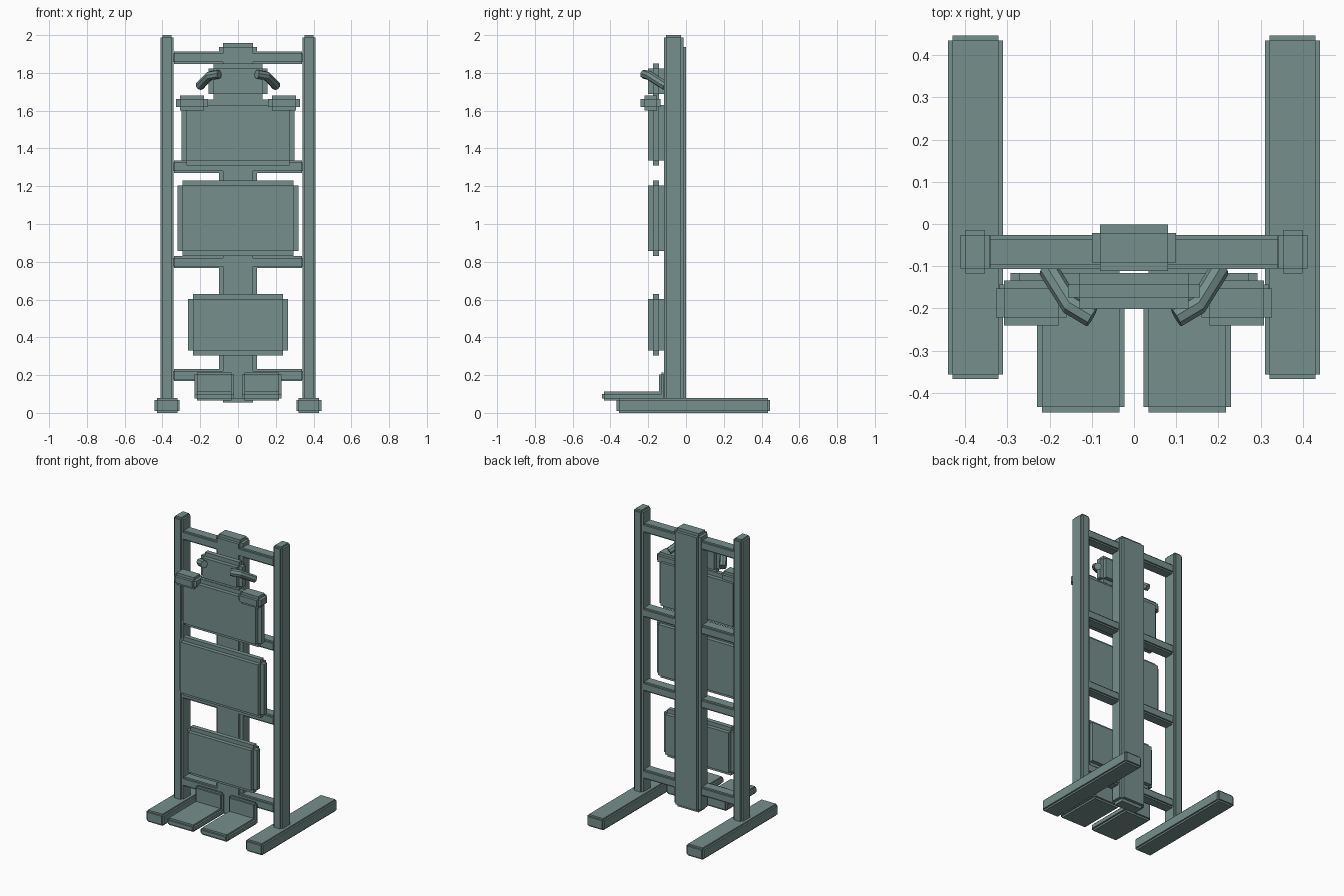
import bpy
import bmesh
from mathutils import Matrix, Vector

if "Cube" in bpy.data.objects:
    bpy.data.objects.remove(bpy.data.objects["Cube"])

# Grey-green paint used on every part
paint = bpy.data.materials.new("grey_green")
paint.diffuse_color = (0.18, 0.275, 0.262, 1)
paint.use_nodes = True
paint.node_tree.nodes["Principled BSDF"].inputs["Base Color"].default_value = paint.diffuse_color


def notched_block(name, x, y, z, b):
    """Block whose every edge is rebated by b: three crossing boxes."""
    lo = Vector((x[0], y[0], z[0]))
    hi = Vector((x[1], y[1], z[1]))
    bm = bmesh.new()
    for axis in range(3):
        size = hi - lo
        for other in range(3):
            if other != axis:
                size[other] -= 2 * b
        m = Matrix.Translation((lo + hi) / 2) @ Matrix.Diagonal(size).to_4x4()
        bmesh.ops.create_cube(bm, size=1, matrix=m)
    mesh = bpy.data.meshes.new(name)
    bm.to_mesh(mesh)
    bm.free()
    mesh.materials.append(paint)
    obj = bpy.data.objects.new(name, mesh)
    bpy.context.collection.objects.link(obj)
    return obj


def pair(name, x, y, z, b):
    """Left and right copies of a block given by its right-hand x range."""
    notched_block(name + "_right", x, y, z, b)
    notched_block(name + "_left", (-x[1], -x[0]), y, z, b)


def tube(name, points, radius):
    curve = bpy.data.curves.new(name, 'CURVE')
    curve.dimensions = '3D'
    curve.bevel_depth = radius
    curve.bevel_resolution = 2
    curve.use_fill_caps = True
    spline = curve.splines.new('POLY')
    spline.points.add(len(points) - 1)
    for p, co in zip(spline.points, points):
        p.co = (*co, 1)
    spline.use_smooth = False
    curve.materials.append(paint)
    obj = bpy.data.objects.new(name, curve)
    bpy.context.collection.objects.link(obj)


# Frame: floor runners, posts, crossbars and the central column
pair("floor_runner", (0.31, 0.441), (-0.367, 0.446), (0, 0.08), 0.011)
pair("side_post", (0.341, 0.411), (-0.117, -0.014), (0.06, 2.0), 0.012)
for i, zc in enumerate((0.2, 0.798, 1.303, 1.88)):
    notched_block(f"crossbar_{i + 1}", (-0.35, 0.35), (-0.107, -0.026),
                  (zc - 0.032, zc + 0.032), 0.01)
notched_block("centre_column", (-0.1, 0.1), (-0.111, -0.001), (0.055, 1.957), 0.02)

# Cushions on the front of the column
for name, half, z in (("leg_pad", 0.265, (0.303, 0.63)),
                      ("hip_pad", 0.32, (0.83, 1.23)),
                      ("chest_pad", 0.3, (1.31, 1.658)),
                      ("head_pad", 0.156, (1.66, 1.85))):
    notched_block(name, (-half, half), (-0.201, -0.116), z, 0.027)
pair("shoulder_pad", (0.16, 0.327), (-0.24, -0.134), (1.6, 1.68), 0.019)

# Foot rests: sole and heel plate
pair("foot_sole", (0.022, 0.23), (-0.446, -0.11), (0.065, 0.113), 0.012)
pair("heel_plate", (0.022, 0.23), (-0.142, -0.107), (0.065, 0.215), 0.012)

# Bent head grips
for side, s in (("right", 1), ("left", -1)):
    tube(f"head_grip_{side}", [(s * 0.203, -0.107, 1.73),
                               (s * 0.15, -0.193, 1.785),
                               (s * 0.1, -0.222, 1.793)], 0.024)
